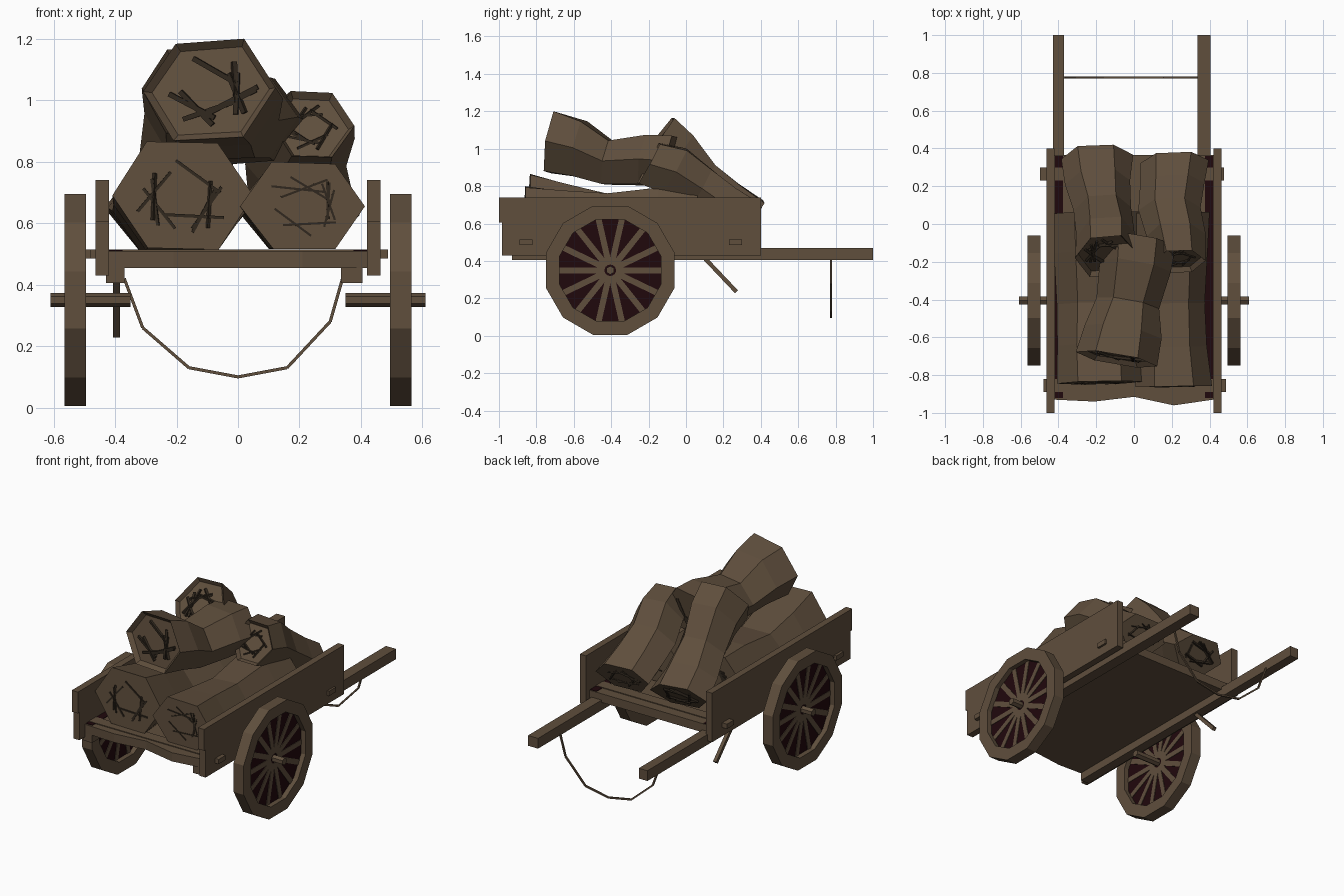
import bpy, bmesh, math, random
from mathutils import Vector

if "Cube" in bpy.data.objects:
    bpy.data.objects.remove(bpy.data.objects["Cube"])

random.seed(4)


def mat(name, rgb):
    m = bpy.data.materials.new(name)
    m.diffuse_color = (*rgb, 1)
    m.use_nodes = True
    m.node_tree.nodes["Principled BSDF"].inputs["Base Color"].default_value = m.diffuse_color
    return m


BROWN = mat("weathered_brown", (0.115, 0.077, 0.046))
DARK = mat("dark_straw", (0.030, 0.021, 0.013))
RED = mat("dark_red_brown", (0.0144, 0.0024, 0.0037))


def finish(name, bm, material):
    bmesh.ops.recalc_face_normals(bm, faces=bm.faces)
    me = bpy.data.meshes.new(name)
    bm.to_mesh(me)
    bm.free()
    me.materials.append(material)
    ob = bpy.data.objects.new(name, me)
    bpy.context.collection.objects.link(ob)
    return ob


def add_box(bm, x0, x1, y0, y1, z0, z1):
    vs = bmesh.ops.create_cube(bm, size=1)["verts"]
    for v in vs:
        v.co = Vector(((x0, x1)[v.co.x > 0], (y0, y1)[v.co.y > 0], (z0, z1)[v.co.z > 0]))


def box(name, *dims, material=BROWN):
    bm = bmesh.new()
    add_box(bm, *dims)
    return finish(name, bm, material)


def add_stick(bm, a, b, w):
    # square bar between two points
    a, b = Vector(a), Vector(b)
    rot = (b - a).to_track_quat('Z', 'Y')
    for v in bmesh.ops.create_cube(bm, size=1)["verts"]:
        v.co = (a + b) / 2 + rot @ Vector((v.co.x * w, v.co.y * w, v.co.z * (b - a).length))


def loft(bm, rings, closed=False):
    # skins a list of vertex rings
    n = len(rings[0])
    pairs = list(zip(rings, rings[1:])) + ([(rings[-1], rings[0])] if closed else [])
    for r, s in pairs:
        for i in range(n):
            bm.faces.new((r[i], r[(i + 1) % n], s[(i + 1) % n], s[i]))


# wheels: 12-sided rim, dark web, 14 spokes, stub axle
WY, WZ = -0.405, 0.35


def circle(bm, x, r, n=12):
    return [bm.verts.new((x, WY + r * math.cos((i + .5) * math.tau / n),
                          WZ + r * math.sin((i + .5) * math.tau / n))) for i in range(n)]


for side, label in ((-1, "left"), (1, "right")):
    bm = bmesh.new()
    loft(bm, [circle(bm, side * x, r) for x, r in
              ((.495, .357), (.565, .357), (.565, .282), (.495, .282))], closed=True)
    finish(label + "_wheel_rim", bm, BROWN)

    bm = bmesh.new()
    a, b = circle(bm, side * .526, .285), circle(bm, side * .534, .285)
    loft(bm, [a, b])
    bm.faces.new(a)
    bm.faces.new(b)
    finish(label + "_wheel_web", bm, RED)

    bm = bmesh.new()
    for i in range(14):
        t = i * math.tau / 14
        d = Vector((0, math.cos(t), math.sin(t)))
        c = Vector((side * .53, WY, WZ))
        add_stick(bm, c + d * .03, c + d * .283, .032)
    for v in bm.verts:  # flatten the spokes close to the web
        v.co.x = side * .53 + (v.co.x - side * .53) * .45
    finish(label + "_wheel_spokes", bm, BROWN)

    bm = bmesh.new()
    a, b = circle(bm, side * .35, .023, 6), circle(bm, side * .61, .023, 6)
    loft(bm, [a, b])
    bm.faces.new(a)
    bm.faces.new(b)
    finish(label + "_axle", bm, BROWN)

    # side boards, two planks each, and the long shafts
    xs = sorted((side * .42, side * .463))
    bm = bmesh.new()
    add_box(bm, *xs, -1.0, .40, .605, .74)
    add_box(bm, *xs, -.985, .40, .43, .605)
    finish(label + "_side_board", bm, BROWN)
    xs = sorted((side * .37, side * .43)) if side < 0 else (.335, .405)
    box(label + "_shaft", *xs, -.93, 1.0, .405, .47)
    xs = sorted((side * .375, side * .419))
    box(label + "_bed_edge", *xs, -.92, .36, .508, .513, material=RED)

# bed with ragged front edge
bm = bmesh.new()
N = 5
edge = [(-.42 + .84 * i / (N - 1), -.93 + (.0, -.01, .015, -.03, .0)[i]) for i in range(N)]
prof = edge + [(.42, .365), (-.42, .365)]
loft(bm, [[bm.verts.new((x, y, z)) for x, y in prof] for z in (.455, .51)])
bm.verts.ensure_lookup_table()
bm.faces.new(bm.verts[:7])
bm.faces.new(bm.verts[7:])
finish("cart_bed", bm, BROWN)

box("front_cross_bar", -.48, .488, -.89, -.82, .485, .515)
box("back_cross_bar", -.497, .476, .23, .30, .485, .515)

# prop stick under the left side
bm = bmesh.new()
add_stick(bm, (-.395, .09, .425), (-.395, .27, .235), .022)
finish("prop_stick", bm, BROWN)

# slack rope between the shafts
bm = bmesh.new()
pts = [(-.37, .42), (-.31, .26), (-.16, .13), (0, .10), (.16, .13), (.30, .28), (.34, .42)]
for (x0, z0), (x1, z1) in zip(pts, pts[1:]):
    add_stick(bm, (x0, .775, z0), (x1, .775, z1), .010)
finish("slack_rope", bm, BROWN)


# straw sheaves: hexagonal lofts pinched at the waist, with loose stalks on the ends
def sheaf(name, rings, rim=0.0, stalk=.010, count=9):
    p0, p1 = Vector(rings[0][:3]), Vector(rings[-1][:3])
    n = (p1 - p0).normalized()
    u = (Vector((1, 0, 0)) - n * n.x).normalized()
    w = n.cross(u) * -1 if n.cross(u).z < 0 else n.cross(u)
    w = w if w.z > 0 else -w
    bm, st = bmesh.new(), bmesh.new()
    loops = []
    for x, y, z, rx, rz in rings:
        loop = []
        for i in range(6):
            t = i * math.tau / 6
            k = random.uniform(.96, 1.05)
            loop.append(bm.verts.new(Vector((x, y, z)) + u * rx * k * math.cos(t)
                                     + w * rz * k * 1.12 * math.sin(t)))
        loops.append(loop)
    loft(bm, loops)
    cap = bm.faces.new(loops[0])
    bm.faces.new(loops[-1])
    bmesh.ops.recalc_face_normals(bm, faces=bm.faces)
    if rim:
        bmesh.ops.inset_region(bm, faces=[cap], thickness=rim, depth=-.025)
    finish(name, bm, BROWN)
    for (x, y, z, rx, rz), off in ((rings[0], .022 if rim else 0), (rings[-1], 0)):
        c = Vector((x, y, z)) + n * off
        for _ in range(count):
            t = random.uniform(0, math.tau)
            m = u * rx * .4 * math.cos(t) + w * rz * .4 * math.sin(t)
            t += math.pi / 2 + random.uniform(-.5, .5)
            d = u * rx * .42 * math.cos(t) + w * rz * .42 * math.sin(t)
            add_stick(st, c + m - d, c + m + d, stalk)
    finish(name + "_stalks", st, DARK)


# each ring: centre x, y, z, half width, half height
sheaf("lower_left_sheaf", [(-.18, -.84, .69, .235, .182), (-.19, -.64, .66, .22, .15),
                           (-.20, -.42, .64, .20, .125), (-.20, -.15, .65, .22, .15),
                           (-.20, .06, .65, .23, .15)])
sheaf("lower_right_sheaf", [(.215, -.86, .655, .205, .145), (.20, -.65, .65, .19, .13),
                            (.20, -.42, .64, .17, .12), (.20, -.15, .65, .19, .14),
                            (.20, .06, .65, .20, .14)], stalk=.007)
sheaf("top_front_sheaf", [(-.095, -.715, 1.035, .225, .163), (-.06, -.57, 1.00, .20, .15),
                          (-.03, -.42, .93, .165, .12), (.01, -.22, .94, .19, .135),
                          (.02, -.08, .93, .20, .14)], rim=.025, stalk=.016)
sheaf("top_left_sheaf", [(-.15, -.17, 1.03, .165, .175), (-.15, -.06, .95, .16, .155),
                         (-.17, .08, .82, .15, .125), (-.19, .22, .72, .175, .11),
                         (-.20, .355, .635, .19, .105)], rim=.02, stalk=.013)
sheaf("top_right_sheaf", [(.24, -.20, .92, .135, .125), (.22, -.06, .88, .155, .135),
                          (.19, .08, .79, .16, .12), (.20, .21, .70, .175, .11),
                          (.21, .33, .63, .18, .10)], rim=.018, stalk=.008)
